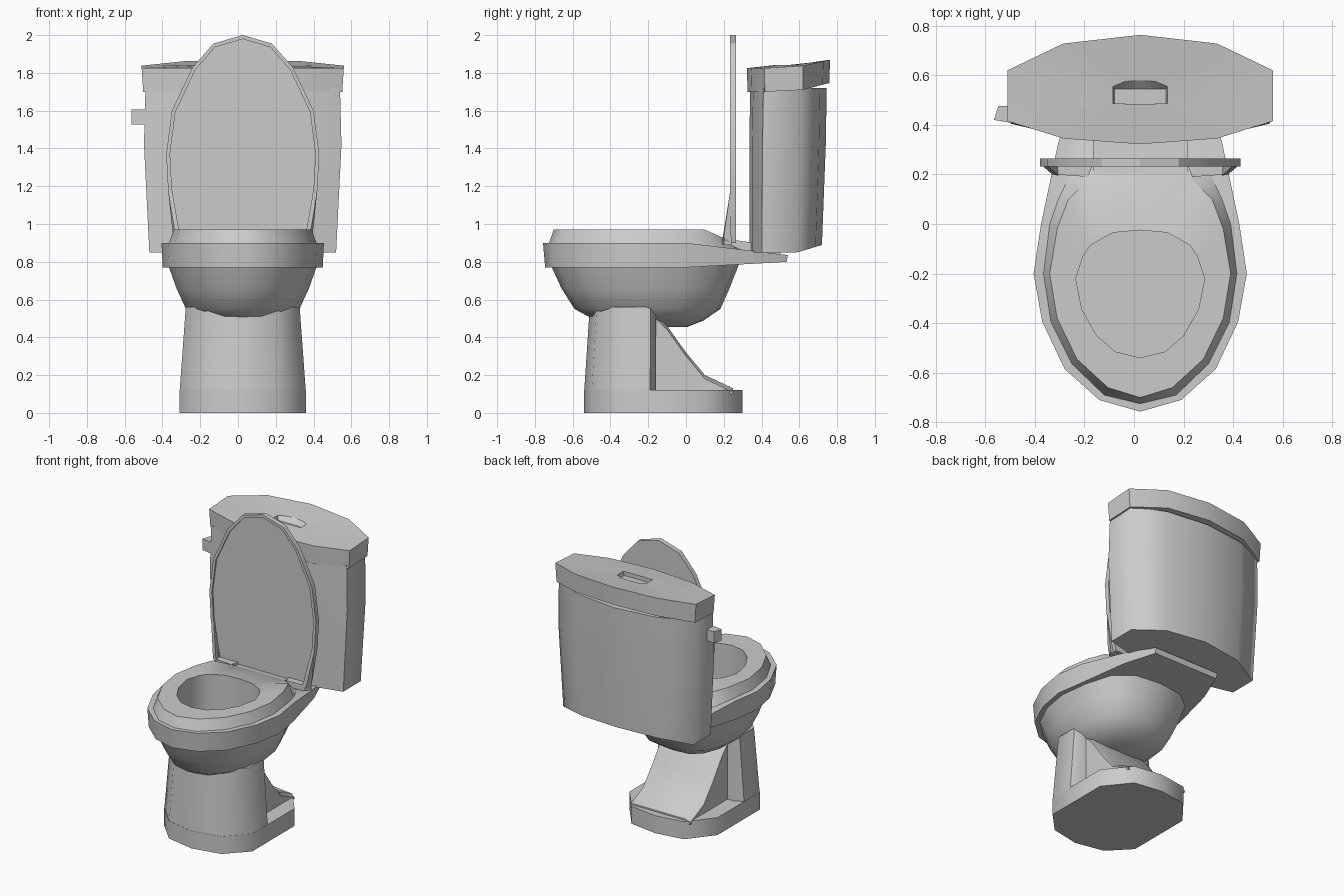
import bpy
import bmesh
from math import radians

cube = bpy.data.objects.get("Cube")
if cube:
    bpy.data.objects.remove(cube, do_unlink=True)

CENTRE_X = 0.025  # symmetry plane; the lever shifts the overall bounds

porcelain = bpy.data.materials.new("grey_porcelain")
GREY = (0.6, 0.6, 0.6, 1)
porcelain.diffuse_color = GREY
porcelain.use_nodes = True
porcelain.node_tree.nodes["Principled BSDF"].inputs["Base Color"].default_value = GREY


def finish(name, bm, angle):
    bmesh.ops.recalc_face_normals(bm, faces=bm.faces)
    bmesh.ops.translate(bm, verts=bm.verts, vec=(CENTRE_X, 0, 0))
    mesh = bpy.data.meshes.new(name)
    bm.to_mesh(mesh)
    bm.free()
    mesh.materials.append(porcelain)
    obj = bpy.data.objects.new(name, mesh)
    bpy.context.collection.objects.link(obj)
    bpy.ops.object.select_all(action='DESELECT')
    obj.select_set(True)
    bpy.context.view_layer.objects.active = obj
    bpy.ops.object.shade_smooth_by_angle(angle=radians(angle))
    return obj


def loft(name, rings, angle=30):
    """Skin a stack of half outlines, each mirrored in x, and cap both ends."""
    bm = bmesh.new()
    loops = []
    for half in rings:
        full = list(half) + [(-x, y, z) for x, y, z in half[-2:0:-1]]
        loops.append([bm.verts.new(p) for p in full])
    for a, b in zip(loops, loops[1:]):
        for i in range(len(a)):
            j = (i + 1) % len(a)
            bm.faces.new((a[i], a[j], b[j], b[i]))
    bm.faces.new(loops[0])
    bm.faces.new(loops[-1])
    return finish(name, bm, angle)


def hull(name, points, angle=20):
    bm = bmesh.new()
    for p in points:
        bm.verts.new(p)
    bmesh.ops.convex_hull(bm, input=bm.verts)
    return finish(name, bm, angle)


def level(outline, height):
    """Lift a flat outline to a fixed height or to a height depending on y."""
    return [(x, y, height(y) if callable(height) else height) for x, y in outline]


def resize(outline, sx, sy, pivot, new_pivot):
    return [(x * sx, new_pivot + (y - pivot) * sy) for x, y in outline]


# Foot and pedestal column
foot = [(0, -.54), (.2, -.5), (.335, -.36), (.335, .1), (.2, .27), (0, .3)]
loft("foot", [level(foot, 0), level(foot, .12)], 50)
column = [(0, -.54), (.2, -.5), (.335, -.36), (.335, -.19), (.28, -.16), (0, -.16)]
column_top = [(x * .9, -.16 + (y + .16) * .92) for x, y in column]
loft("pedestal_column", [level(column, .1), level(column_top, .56)], 50)

# Concave ridge running down behind the column
ridge = [(-.2, .56), (-.1, .46), (0, .32), (.1, .2), (.25, .13)]
loft("pedestal_ridge",
     [[(0, y, z), (.2, y, z), (.23, y, z - .02), (.23, y, .1), (0, y, .1)]
      for y, z in ridge], 40)

# Bowl, rim, seat and basin as one continuous skin
under = [(0, -.71), (.15, -.67), (.28, -.55), (.36, -.38), (.39, -.2),
         (.365, 0), (.3, .17), (.18, .26), (0, .28)]
rim = [(0, -.757), (.165, -.71), (.305, -.585), (.395, -.395), (.43, -.2),
       (.4, 0), (.33, .33), (.25, .54), (0, .54)]
rim_low = resize(rim, .985, .985, 0, 0)
seat = [(0, -.725), (.145, -.69), (.275, -.565), (.36, -.395), (.39, -.2),
        (.365, 0), (.33, .1), (.25, .27), (0, .33)]
seat_top = [(0, -.7), (.13, -.66), (.255, -.545), (.335, -.38), (.365, -.2),
            (.335, -.02), (.29, .1), (.19, .2), (0, .2)]
basin = [(0, -.54), (.1, -.515), (.175, -.45), (.235, -.345), (.26, -.22),
         (.23, -.13), (.2, -.085), (.11, -.035), (0, -.025)]


def rim_top_z(y):
    return .9 - .12 * max(0, y)


def rim_base_z(y):
    return .77 + .055 * max(0, y)


def seat_z(y):
    return .97 - .45 * max(0, y - .1)


loft("bowl_and_seat", [
    level(resize(under, .3, .22, -.21, -.1), .455),
    level(resize(under, .58, .58, -.21, -.19), .49),
    level(resize(under, .77, .78, -.21, -.2), .55),
    level(resize(under, .9, .9, -.21, -.21), .66),
    level(under, rim_base_z),
    level(rim_low, rim_base_z),
    level(rim, rim_top_z),
    level(seat, rim_top_z),
    level(seat_top, seat_z),
    level(basin, .97),
    level(basin, .62),
], 38)

# Raised deck that carries the hinges and tank
hull("rear_deck", [(x, y, z) for x in (-.19, .19)
                   for y, z in ((.19, .85), (.19, .925), (.5, .82), (.5, .88))])

# Open seat cover with a thin lip
cover = [(0, 2), (.155, 1.955), (.265, 1.83), (.375, 1.6), (.405, 1.37),
         (.395, 1.18), (.36, .97), (.345, .9), (0, .9)]
cover_inner = [(x * .95, 1.4 + (z - 1.4) * .965) for x, z in cover]
loft("seat_cover", [[(x, y, z) for x, z in shape] for shape, y in
                    ((cover, .265), (cover, .232), (cover_inner, .232), (cover_inner, .242))], 20)

# Flared lower lip and hinge tab on each side of the cover
for side, word in ((1, "left"), (-1, "right")):
    hull(word + "_cover_flare", [(side * x, y, z) for x, y, z in (
        (.395, .235, 1.18), (.375, .235, 1.18), (.365, .24, .9), (.33, .24, .9),
        (.355, .2, .93), (.33, .195, .93), (.34, .2, .9))])
    hull(word + "_hinge_tab", [(side * x, y, z) for z in (.89, .93) for x, y in (
        (.365, .24), (.345, .2), (.21, .19), (.19, .24))])

# Tank body, bulging slightly at mid height
tank = [(0, .34), (.29, .355), (.515, .41), (.515, .61), (.3, .71), (0, .745)]


def tank_base_z(y):
    return .85 + .3 * max(0, y - .59)


loft("tank", [
    level(resize(tank, .96, .95, .5, .487), tank_base_z),
    level(resize(tank, 1.015, 1, .5, .495), 1.42),
    level(tank, 1.72),
], 66)

# Tank lid with a recessed flush button
lid = [(0, .322), (.31, .345), (.535, .415), (.535, .62), (.31, .728), (0, .763)]
button = [(0, .485), (.06, .485), (.11, .487), (.11, .555), (.06, .575), (0, .58)]
button_floor = [(x * .95, min(y, .545)) for x, y in button]


def lid_base_z(y):
    return 1.7 + .26 * max(0, y - .58)


def lid_top_z(y):
    return 1.825 + .22 * max(0, y - .56)


loft("tank_lid", [
    level(resize(lid, .985, .98, .54, .54), lid_base_z),
    level(lid, lid_top_z),
    level(button, 1.843),
    level(button_floor, 1.815),
], 20)

# Flush lever on the right side of the tank
hull("flush_lever", [(x, y, z) for z in (1.528, 1.605) for x, y in (
    (-.59, .42), (-.572, .477), (-.49, .477), (-.475, .4))])
